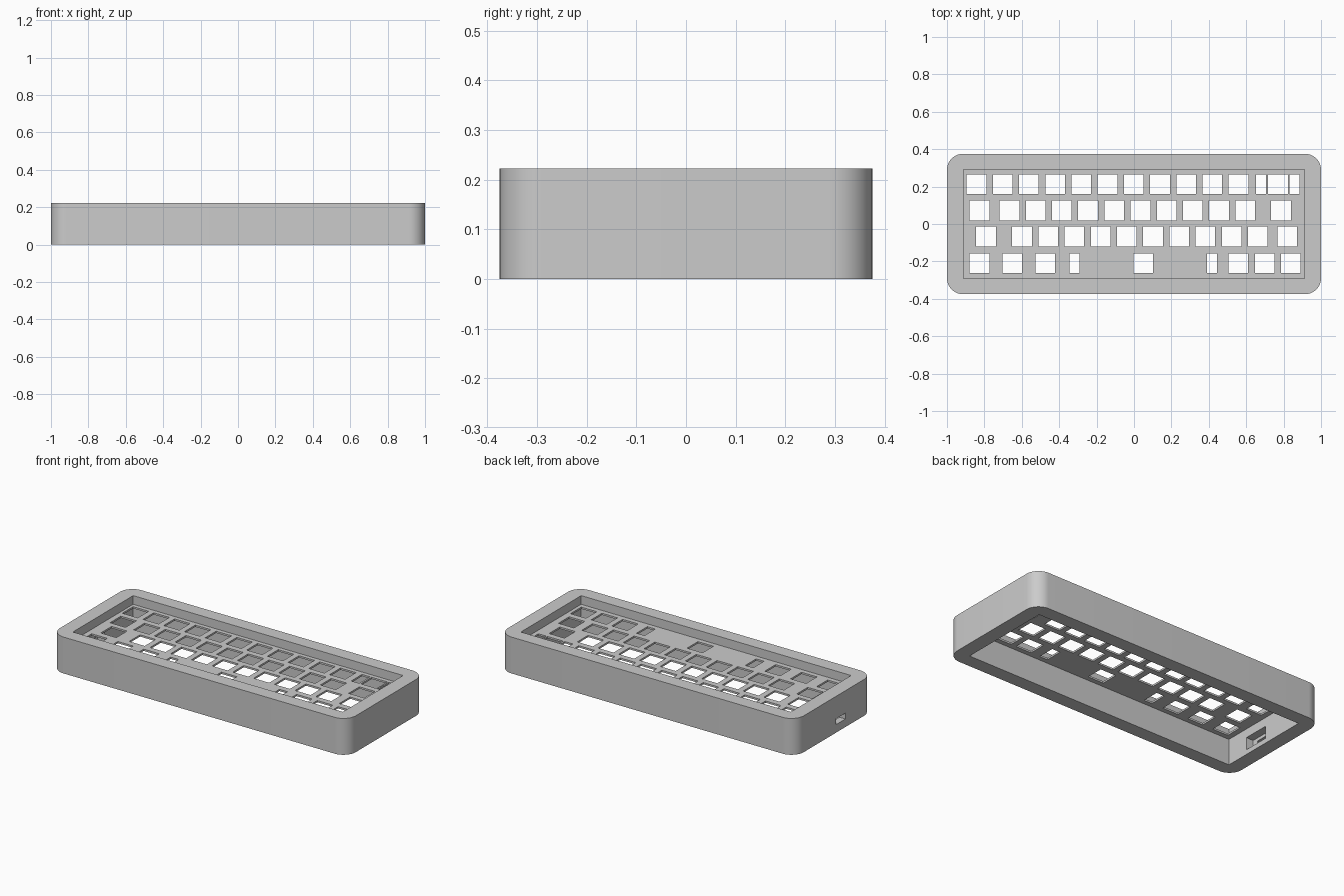
import bpy, bmesh, math
from mathutils import Matrix, Vector

cube = bpy.data.objects.get("Cube")
if cube:
    bpy.data.objects.remove(cube, do_unlink=True)

# Main dimensions
HEIGHT, DEPTH, RADIUS = 0.222, 0.75, 0.085
OPEN_X, OPEN_Y = 1.824, 0.582          # opening inside the rim
PLATE_LOW, PLATE_TOP = 0.158, 0.169    # switch plate
PITCH, KEY, SLOT = 0.1401, 0.105, 0.054

grey = bpy.data.materials.new("plain grey")
grey.use_nodes = True
grey.diffuse_color = (0.6, 0.6, 0.6, 1)
shader = next(n for n in grey.node_tree.nodes if n.type == "BSDF_PRINCIPLED")
shader.inputs["Base Color"].default_value = grey.diffuse_color
shader.inputs["Roughness"].default_value = 0.6


def boxes(name, specs):
    """One object made of boxes, each given as (centre, size)."""
    bm = bmesh.new()
    for centre, size in specs:
        bmesh.ops.create_cube(
            bm, size=1,
            matrix=Matrix.Translation(centre) @ Matrix.Diagonal((*size, 1)))
    mesh = bpy.data.meshes.new(name)
    bm.to_mesh(mesh)
    bm.free()
    mesh.materials.append(grey)
    obj = bpy.data.objects.new(name, mesh)
    bpy.context.collection.objects.link(obj)
    return obj


def span(low, high):
    return (low + high) / 2, high - low


def run(start, count):
    return [(start + i * PITCH, KEY) for i in range(count)]


# Outer shell with rounded upright corners
case = boxes("keyboard_case", [((0, 0, HEIGHT / 2), (2, DEPTH, HEIGHT))])
bm = bmesh.new()
bm.from_mesh(case.data)
upright = [e for e in bm.edges
           if abs((e.verts[0].co - e.verts[1].co).normalized().z) > 0.9]
bmesh.ops.bevel(bm, geom=upright, offset=RADIUS, segments=12, profile=0.5,
                affect="EDGES")
bm.to_mesh(case.data)
bm.free()

# Switch rows: y centre and (x centre, width) of every hole
rows = [
    (0.213, run(-0.842, 11) + [(0.679, SLOT), (0.77, KEY), (0.858, SLOT)]),
    (0.072, [(-0.826, KEY)] + run(-0.666, 10) + [(0.786, KEY)]),
    (-0.067, [(-0.791, KEY)] + run(-0.599, 10) + [(0.82, KEY)]),
    (-0.209, [(-0.826, KEY), (-0.65, KEY), (-0.475, KEY), (-0.318, SLOT),
              (0.05, KEY), (0.417, SLOT)] + run(0.558, 3)),
]
plate_z = (PLATE_LOW + PLATE_TOP) / 2
holes = [((x, y, plate_z), (w, KEY, 0.04)) for y, row in rows for x, w in row]

# Recess above the plate, cavity below it, side port with wider inner pocket
top_z, top_h = span(PLATE_TOP, HEIGHT + 0.1)
low_z, low_h = span(-0.1, PLATE_LOW)
port_y, port_z = -0.065, 0.067
cutters = [
    boxes("recess_cutter", [((0, 0, top_z), (OPEN_X, OPEN_Y, top_h))]),
    boxes("cavity_cutter", [((0, 0, low_z), (OPEN_X, OPEN_Y, low_h))]),
    boxes("switch_cutter", holes),
    boxes("pocket_cutter", [((-0.9, port_y, port_z), (0.12, 0.16, 0.075))]),
    boxes("port_cutter", [((-1, port_y, port_z), (0.2, 0.09, 0.036))]),
]
for cutter in cutters:
    cutter.hide_render = True
    cut = case.modifiers.new(cutter.name, "BOOLEAN")
    cut.operation, cut.solver, cut.object = "DIFFERENCE", "EXACT", cutter

# Bake the cuts and drop the cutters
bpy.context.view_layer.update()
graph = bpy.context.evaluated_depsgraph_get()
baked = bpy.data.meshes.new_from_object(case.evaluated_get(graph))
case.modifiers.clear()
case.data = baked
for cutter in cutters:
    bpy.data.objects.remove(cutter, do_unlink=True)

# Smooth the rounded corners, keep every other edge sharp
bpy.ops.object.select_all(action="DESELECT")
case.select_set(True)
bpy.context.view_layer.objects.active = case
bpy.ops.object.shade_smooth_by_angle(angle=math.radians(30))
